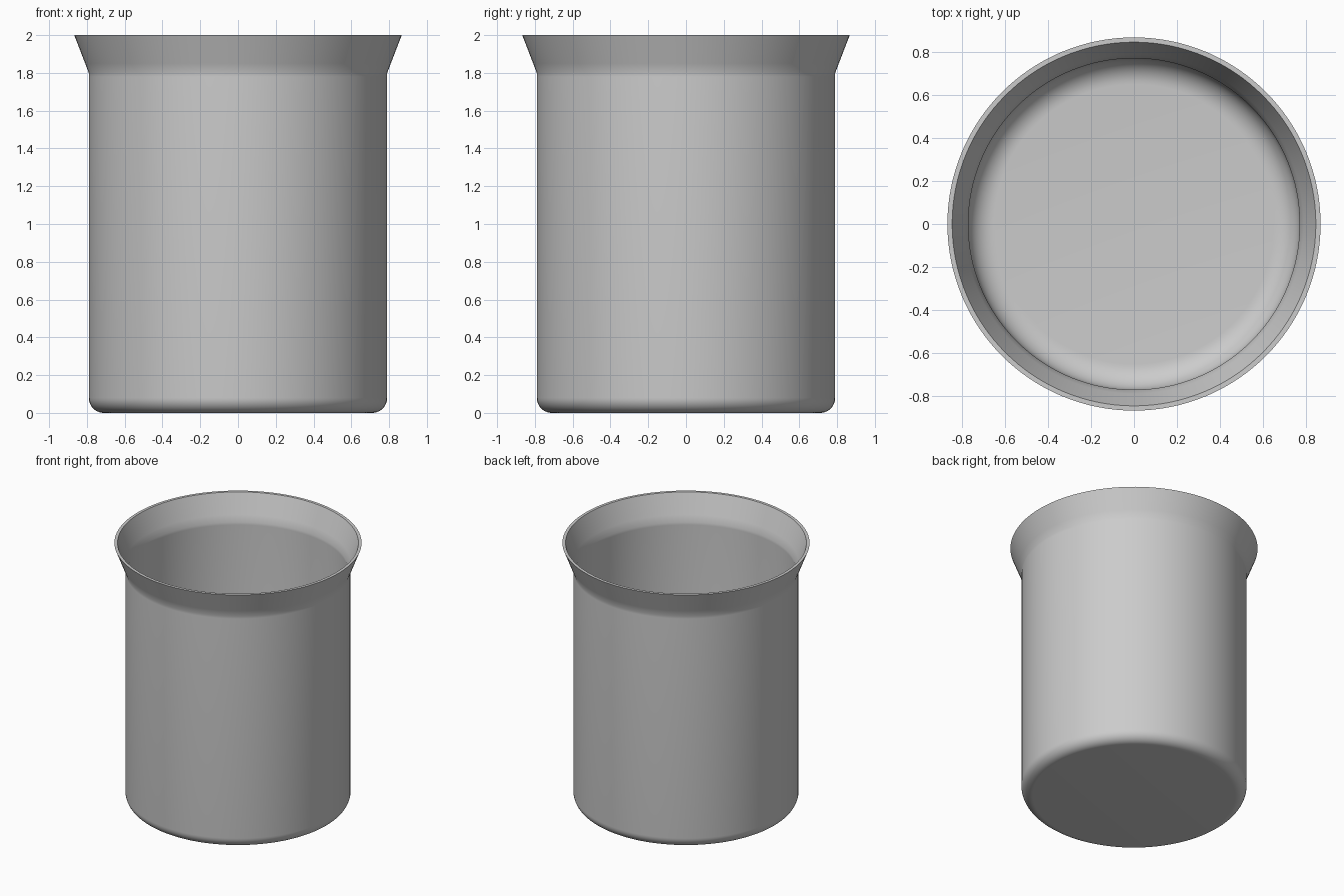
import bpy
import bmesh
import math

default = bpy.data.objects.get("Cube")
if default:
    bpy.data.objects.remove(default, do_unlink=True)

SEGMENTS = 128
OUTER, INNER = 0.79, 0.77
LIP_OUTER, LIP_INNER = 0.867, 0.845
NECK, HEIGHT, FLOOR = 1.8, 2.0, 0.02


def fillet(wall, bottom, radius, steps=10):
    """Quarter-round profile from the flat bottom up to the wall."""
    angles = [math.pi / 2 * i / steps for i in range(steps + 1)]
    return [(wall - radius + radius * math.sin(a),
             bottom + radius - radius * math.cos(a)) for a in angles]


def flare(wall, lip):
    """Wall top, neck and flared lip, with loops holding the neck crisp."""
    t = 0.25
    return [(wall, NECK - 0.02), (wall, NECK),
            (wall + (lip - wall) * t, NECK + (HEIGHT - NECK) * t), (lip, HEIGHT)]


# Gray body material
gray = bpy.data.materials.new("light_gray")
gray.use_nodes = True
gray.diffuse_color = (0.6, 0.6, 0.6, 1)
gray.node_tree.nodes["Principled BSDF"].inputs["Base Color"].default_value = (0.6, 0.6, 0.6, 1)

# Closed wall section: outside from base to lip, then inside down to the floor
outside = fillet(OUTER, 0, 0.08) + flare(OUTER, LIP_OUTER)
inside = fillet(INNER, FLOOR, 0.12) + flare(INNER, LIP_INNER)
profile = [(0, 0)] + outside + inside[::-1] + [(0, FLOOR)]

# Revolve the section into the beaker
bm = bmesh.new()
verts = [bm.verts.new((r, 0, z)) for r, z in profile]
edges = [bm.edges.new(pair) for pair in zip(verts, verts[1:])]
bmesh.ops.spin(bm, geom=verts + edges, cent=(0, 0, 0), axis=(0, 0, 1),
               angle=math.tau, steps=SEGMENTS, use_merge=False)
bmesh.ops.remove_doubles(bm, verts=bm.verts, dist=0.0005)
bmesh.ops.recalc_face_normals(bm, faces=bm.faces)

mesh = bpy.data.meshes.new("beaker")
bm.to_mesh(mesh)
bm.free()
mesh.materials.append(gray)
beaker = bpy.data.objects.new("beaker", mesh)
bpy.context.collection.objects.link(beaker)

# Smooth walls, sharp rim
bpy.ops.object.select_all(action="DESELECT")
beaker.select_set(True)
bpy.context.view_layer.objects.active = beaker
bpy.ops.object.shade_smooth_by_angle(angle=math.radians(35))
